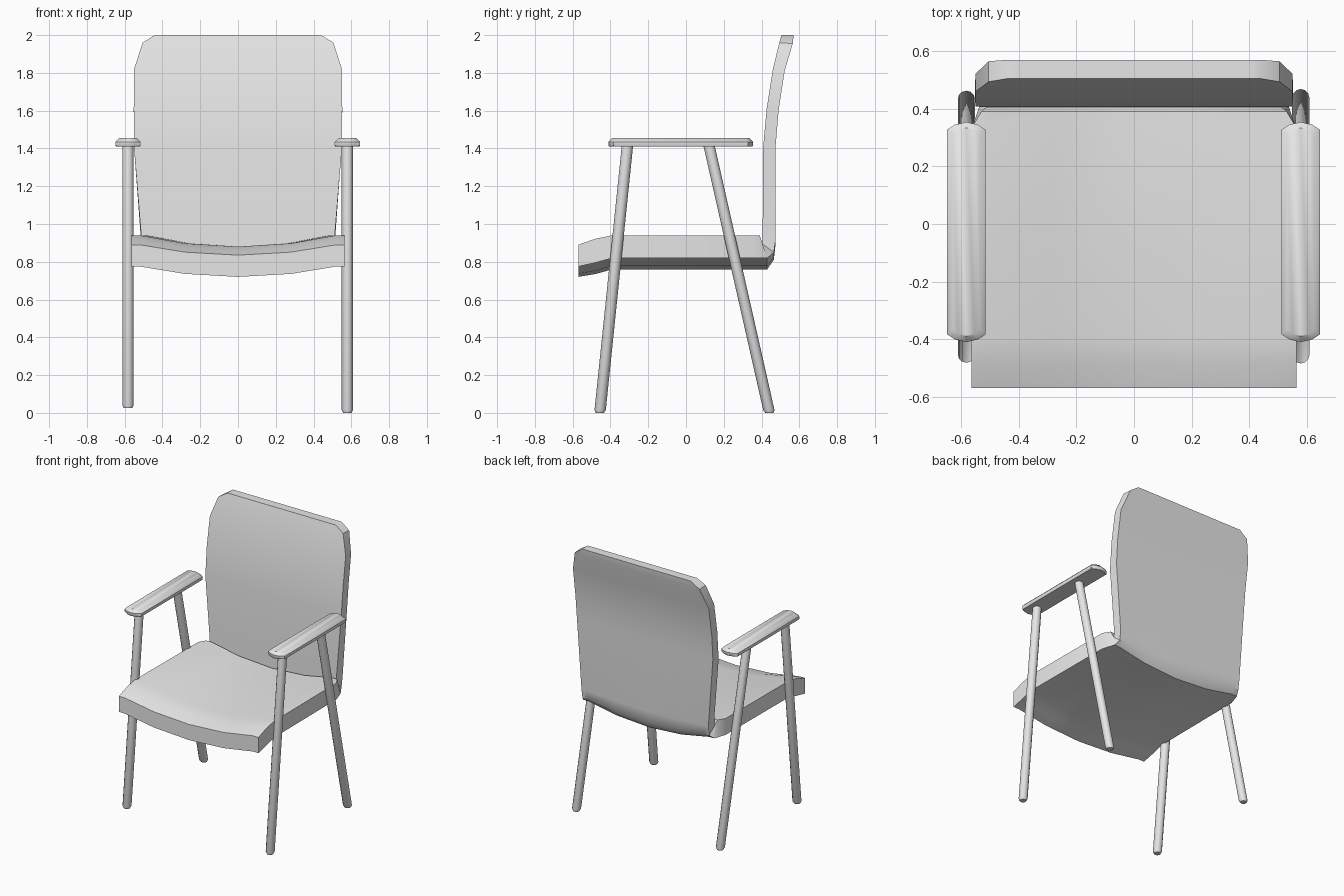
import bpy, bmesh
from math import cos, sin, pi, radians

cube = bpy.data.objects.get("Cube")
if cube:
    bpy.data.objects.remove(cube)

grey = bpy.data.materials.new("plain_grey")
grey.use_nodes = True
grey.diffuse_color = (0.8, 0.8, 0.8, 1)
grey.node_tree.nodes["Principled BSDF"].inputs["Base Color"].default_value = (0.8, 0.8, 0.8, 1)


def loft(name, rings, angle=35):
    """Skin a list of equal rings of points and close both ends with quads."""
    bm = bmesh.new()
    rows = [[bm.verts.new(p) for p in ring] for ring in rings]
    n = len(rows[0])
    for a, b in zip(rows, rows[1:]):
        for i in range(n):
            j = (i + 1) % n
            bm.faces.new((a[i], a[j], b[j], b[i]))
    for row in (rows[0], rows[-1]):
        for i in range(n // 2 - 1):
            bm.faces.new((row[i], row[i + 1], row[n - 2 - i], row[n - 1 - i]))
    bmesh.ops.recalc_face_normals(bm, faces=bm.faces)
    mesh = bpy.data.meshes.new(name)
    bm.to_mesh(mesh)
    bm.free()
    mesh.materials.append(grey)
    obj = bpy.data.objects.new(name, mesh)
    bpy.context.collection.objects.link(obj)
    bpy.ops.object.select_all(action="DESELECT")
    obj.select_set(True)
    bpy.context.view_layer.objects.active = obj
    bpy.ops.object.shade_smooth_by_angle(angle=radians(angle))
    return obj


# Seat and backrest: one bent shell, sagging in the middle of the seat
# (inner y, inner z, outer y, outer z, half width, sag)
stations = [
    (-.57, .89, -.57, .775, .565, .055),
    (-.48, .922, -.48, .795, .565, .06),
    (-.39, .94, -.39, .82, .565, .06),
    (.34, .94, .34, .82, .56, .06),
    (.39, .94, .43, .82, .53, .06),
    (.405, .895, .465, .85, .513, .04),
    (.406, .96, .475, .92, .514, .02),
    (.408, 1.4, .475, 1.42, .55, 0),
    (.427, 1.61, .49, 1.6, .552, 0),
    (.46, 1.82, .522, 1.81, .55, 0),
    (.494, 1.96, .565, 1.955, .505, 0),
    (.505, 2.0, .57, 2.0, .44, 0),
]
columns = (-1, -.92, -.5, 0, .5, .92, 1)


def shell_ring(iy, iz, oy, oz, w, sag):
    def dip(u):
        return sag * (1 - min(1, abs(u) / .92) ** 2)
    inner = [(u * w, iy, iz - dip(u)) for u in columns]
    outer = [(u * w, oy, oz - dip(u)) for u in reversed(columns)]
    return inner + outer


loft("seat_and_backrest", [shell_ring(*s) for s in stations])


# Legs: slanted round rods with a small chamfer at the foot
def leg(name, x, y_foot, y_top, z_foot):
    rings = []
    for z, r in ((z_foot, .022), (z_foot + .015, .03), (1.415, .03)):
        y = y_foot + (y_top - y_foot) * z / 1.415
        rings.append([(x + r * cos(a * pi / 6), y + r * sin(a * pi / 6), z)
                      for a in range(12)])
    loft(name, rings, 40)


# Armrests: flat pads with arched ends and a chamfered top
def armrest(name, x):
    half = [(-.067, .355), (-.04, .373), (0, .382), (.04, .373), (.067, .355)]
    outline = half + [(px, -py) for px, py in reversed(half)]
    rings = []
    for z, inset in ((1.41, .004), (1.415, 0), (1.435, 0), (1.455, .02)):
        sx, sy = 1 - inset / .067, 1 - inset / .382
        rings.append([(x + px * sx, -.028 + py * sy, z) for px, py in outline])
    loft(name, rings, 40)


for side, x, foot in (("left", .579, .0), ("right", -.582, .025)):
    leg(side + "_front_leg", x, -.456, -.31, foot)
    leg(side + "_rear_leg", x, .442, .122, foot)
    armrest(side + "_armrest", x)
